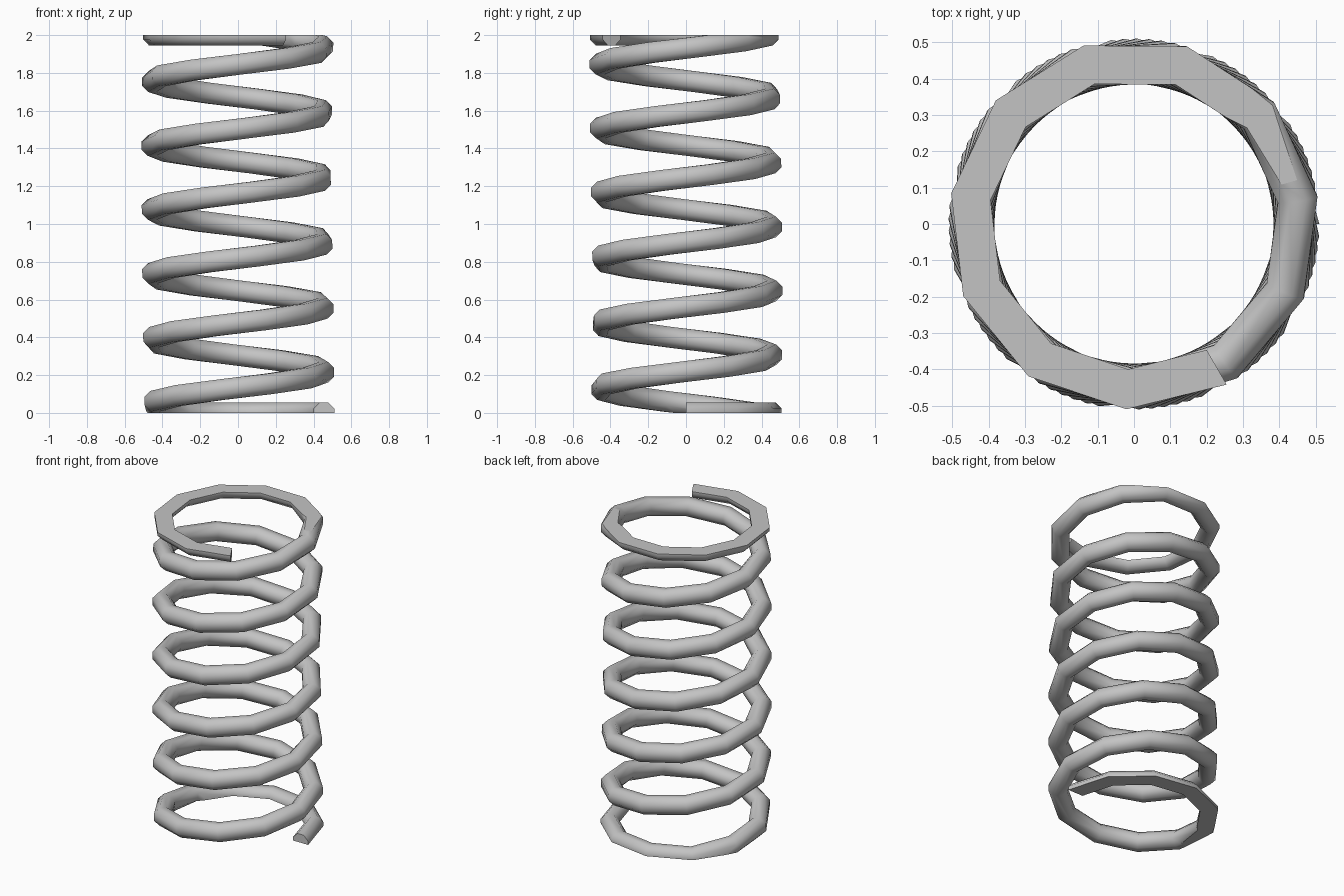
import bpy, bmesh
from math import pi, sin, cos, radians
from mathutils import Vector

cube = bpy.data.objects.get("Cube")
if cube:
    bpy.data.objects.remove(cube, do_unlink=True)

HEIGHT = 2.0
COIL_R, WIRE_R = 0.455, 0.0595
SIDES = 8
FLAT_START, RISING, FLAT_END = 4, 65, 7      # segments of the closed and open coils
SEGMENTS = FLAT_START + RISING + FLAT_END
STEP = radians(2460) / SEGMENTS


def centre(i):
    """Point of the wire's centre line: level end coils, steady pitch between."""
    rise = min(max((i - FLAT_START) / RISING, 0), 1)
    a = i * STEP
    return Vector((COIL_R * cos(a), COIL_R * sin(a), HEIGHT * rise))


# Wire swept along the helix
bm = bmesh.new()
rings = []
for i in range(SEGMENTS + 1):
    c = centre(i)
    radial = Vector((cos(i * STEP), sin(i * STEP), 0))
    tangent = centre(min(i + 1, SEGMENTS)) - centre(max(i - 1, 0))
    up = radial.cross(tangent).normalized()
    ring = []
    for k in range(SIDES):
        t = 2 * pi * (k + 0.5) / SIDES
        ring.append(bm.verts.new(c + WIRE_R * (cos(t) * radial + sin(t) * up)))
    rings.append(ring)
for a, b in zip(rings, rings[1:]):
    for k in range(SIDES):
        n = (k + 1) % SIDES
        bm.faces.new((a[k], a[n], b[n], b[k]))
bm.faces.new(rings[0])
bm.faces.new(rings[-1])

# Both ends ground flat
cut_edges = []
for z, sign in ((0, -1), (HEIGHT, 1)):
    cut = bmesh.ops.bisect_plane(
        bm, geom=bm.verts[:] + bm.edges[:] + bm.faces[:], dist=1e-5,
        plane_co=(0, 0, z), plane_no=(0, 0, sign), clear_outer=True)
    rim = [e for e in cut["geom_cut"] if isinstance(e, bmesh.types.BMEdge)]
    bmesh.ops.triangle_fill(bm, edges=rim, use_beauty=True, normal=(0, 0, sign))
bmesh.ops.recalc_face_normals(bm, faces=bm.faces[:])

mesh = bpy.data.meshes.new("coil_spring")
bm.to_mesh(mesh)
bm.free()
spring = bpy.data.objects.new("coil_spring", mesh)
bpy.context.collection.objects.link(spring)

# Steel colour
steel = bpy.data.materials.new("steel_grey")
steel.use_nodes = True
colour = (0.55, 0.55, 0.55, 1)
steel.diffuse_color = colour
steel.node_tree.nodes["Principled BSDF"].inputs["Base Color"].default_value = colour
mesh.materials.append(steel)

# Smooth wire with crisp ground faces
bpy.ops.object.select_all(action="DESELECT")
spring.select_set(True)
bpy.context.view_layer.objects.active = spring
bpy.ops.object.shade_smooth_by_angle(angle=radians(50))
for e in mesh.edges:
    ends = [mesh.vertices[v].co.z for v in e.vertices]
    if all(abs(z) < 1e-4 for z in ends) or all(abs(z - HEIGHT) < 1e-4 for z in ends):
        e.use_edge_sharp = True
